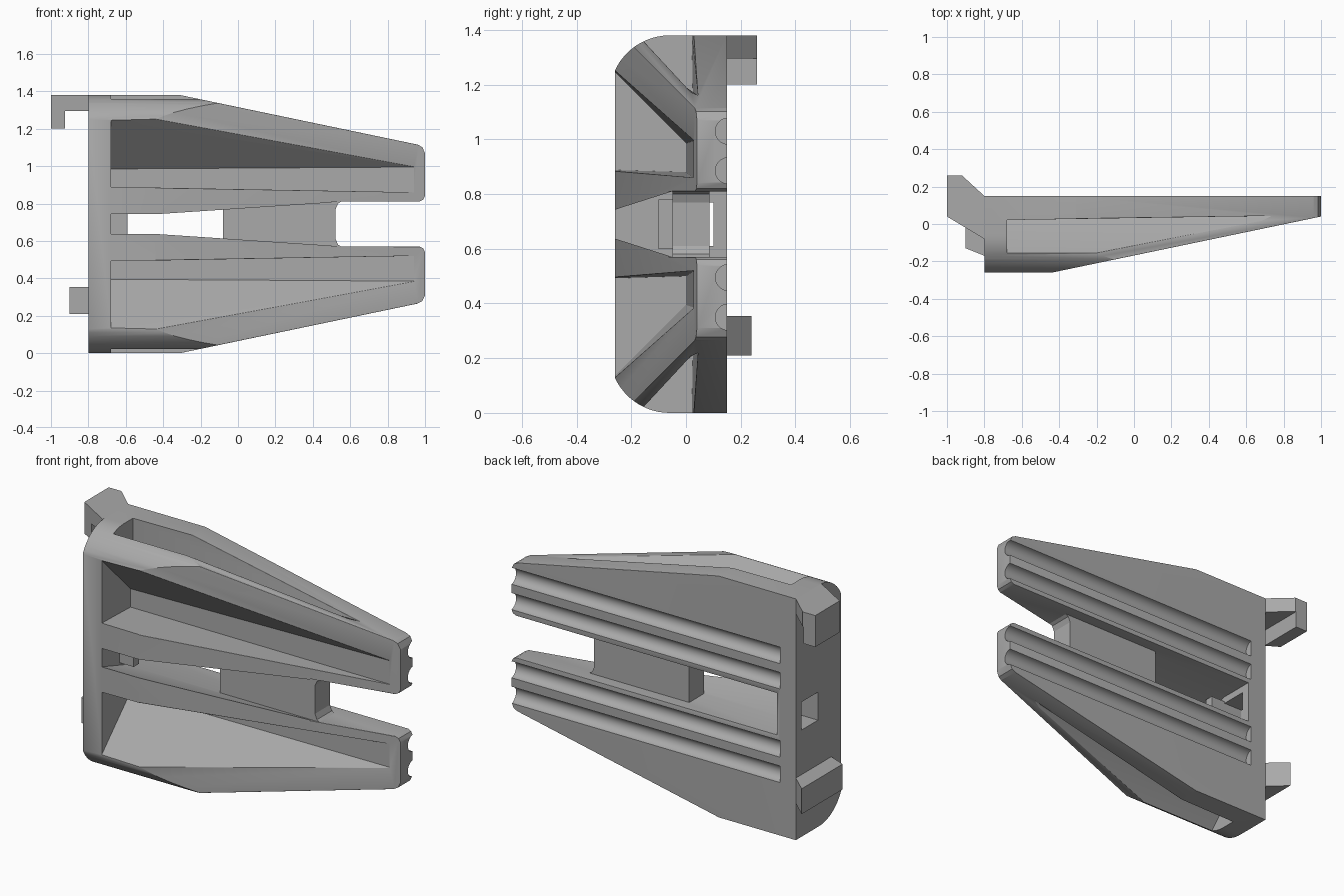
import bpy, bmesh, math
from mathutils import Vector

old = bpy.data.objects.get("Cube")
if old:
    bpy.data.objects.remove(old)

MID = 0.69  # height of the symmetry plane

grey = bpy.data.materials.new("mid_grey")
grey.use_nodes = True
grey.diffuse_color = (0.4, 0.4, 0.4, 1)
grey.node_tree.nodes["Principled BSDF"].inputs["Base Color"].default_value = (0.4, 0.4, 0.4, 1)


def prism(name, pts, axis, lo, hi, end_pts=None):
    """Extrude a 2D outline along an axis, optionally tapering to end_pts."""
    def place(p, t):
        return {"x": (t, p[0], p[1]), "y": (p[0], t, p[1]), "z": (p[0], p[1], t)}[axis]
    bm = bmesh.new()
    a = [bm.verts.new(place(p, lo)) for p in pts]
    b = [bm.verts.new(place(p, hi)) for p in (end_pts or pts)]
    bm.faces.new(a)
    bm.faces.new(b[::-1])
    for i in range(len(a)):
        j = (i + 1) % len(a)
        bm.faces.new((a[j], a[i], b[i], b[j]))
    bmesh.ops.recalc_face_normals(bm, faces=bm.faces)
    mesh = bpy.data.meshes.new(name)
    bm.to_mesh(mesh)
    bm.free()
    mesh.materials.append(grey)
    obj = bpy.data.objects.new(name, mesh)
    bpy.context.collection.objects.link(obj)
    return obj


def flip(pts):
    return [(p, 2 * MID - z) for p, z in pts]


def carve(obj, cutter, operation="DIFFERENCE"):
    mod = obj.modifiers.new("carve", "BOOLEAN")
    mod.operation, mod.object, mod.solver = operation, cutter, "EXACT"
    graph = bpy.context.evaluated_depsgraph_get()
    obj.data = bpy.data.meshes.new_from_object(obj.evaluated_get(graph))
    obj.modifiers.clear()
    bpy.data.objects.remove(cutter)


# Body: front outline, wedge profile and rounded section intersected
lower = [(-0.8, 0), (-0.31, 0), (0.96, 0.265), (0.985, 0.278), (1, 0.31),
         (1, 0.54), (0.99, 0.56), (0.97, 0.57), (0.5, 0.57)]
body = prism("wedge_body", lower + flip(lower)[::-1], "y", -0.4, 0.15)
wedge = [(-0.8, -0.26), (-0.44, -0.26), (1, 0.04), (1, 0.15), (-0.8, 0.15)]
carve(body, prism("wedge_cut", [(x * 1.0, y) for x, y in wedge], "z", -0.1, 1.5), "INTERSECT")
arc = [(-0.06 + 0.22 * math.cos(math.radians(a)), 1.16 + 0.22 * math.sin(math.radians(a)))
       for a in range(90, 157, 6)]
section = [(0.2, 1.38)] + arc
carve(body, prism("section_cut", section + flip(section)[::-1], "x", -1, 1.2), "INTERSECT")

# Central slot, narrow at the front and wide at the back
slot = [(-0.3, MID + 0.04), (-0.05, MID + 0.12), (0.3, MID + 0.12)]
carve(body, prism("slot_cut", slot + flip(slot)[::-1], "x", -0.68, 0.7))

# Front pockets and side pockets
front = [(-0.34, 0.89), (0, 0.88), (0, 0.985), (-0.34, 1.325)]
front_tip = [(-0.31, 0.87), (0.03, 0.86), (0.03, 0.995), (-0.31, 1.335)]
side = [(0.02, 1.45), (0.025, 1.17), (0.0, 1.19), (-0.24, 1.45)]
side_tip = [(0.045, 1.45), (0.045, 1.16), (0.02, 1.17), (-0.22, 1.45)]
for turn in (list, flip):
    carve(body, prism("front_pocket_cut", turn(front), "x", -0.68, 0.94, turn(front_tip)))
    carve(body, prism("side_pocket_cut", turn(side), "x", -0.68, 0.85, turn(side_tip)))

# Soften the long convex edges of the ribs and tips
bm = bmesh.new()
bm.from_mesh(body.data)
bmesh.ops.remove_doubles(bm, verts=bm.verts, dist=0.0005)
bmesh.ops.dissolve_limit(bm, angle_limit=0.01, verts=bm.verts, edges=bm.edges)


def is_soft(e):
    mid = (e.verts[0].co + e.verts[1].co) / 2
    return (e.is_manifold and e.is_convex and e.calc_face_angle(0) > 0.6
            and e.calc_length() > 0.2 and mid.x > 0.1)


bmesh.ops.bevel(bm, geom=[e for e in bm.edges if is_soft(e)], offset=0.014, segments=3,
                profile=0.5, affect="EDGES", clamp_overlap=True)
bm.to_mesh(body.data)
bm.free()

# Round grip grooves along the back of both arms
for z in (0.35, 0.495):
    ring = [(0.155 + 0.048 * math.cos(i * math.tau / 20), z + 0.048 * math.sin(i * math.tau / 20))
            for i in range(20)]
    for turn in (list, flip):
        carve(body, prism("groove_cut", turn(ring), "x", -0.7, 1.1))

# Window through the end wall
window = [(-0.05, 0.61), (0.1, 0.61), (0.1, 0.77), (-0.05, 0.77)]
carve(body, prism("window_cut", window, "x", -0.9, -0.6))

# Web bridging the two arms, flared at its outer end
half = [(-0.08, 0.565), (0.56, 0.565), (0.535, 0.58), (0.522, 0.61)]
prism("cross_web", half + flip(half)[::-1], "y", -0.05, 0.085)

# Small ledge inside the slot
prism("slot_ledge", [(-0.7, 0.6), (-0.59, 0.6), (-0.59, 0.78), (-0.7, 0.78)], "y", -0.1, -0.05)

# End clips
upper_clip = [(-0.8, 0.15), (-0.92, 0.26), (-1, 0.26), (-1, 0.04), (-0.8, -0.08)]
prism("upper_clip", upper_clip, "z", 1.295, 1.38)
prism("upper_clip_hook", [(-0.925, 0.26), (-1, 0.26), (-1, 0.04), (-0.925, -0.005)], "z", 1.2, 1.295)
prism("lower_clip", [(-0.8, 0.15), (-0.9, 0.24), (-0.9, -0.13), (-0.8, -0.17)], "z", 0.21, 0.355)

# Smooth the rounded parts, keep hard edges
bpy.ops.object.select_all(action="DESELECT")
body.select_set(True)
bpy.context.view_layer.objects.active = body
bpy.ops.object.shade_smooth_by_angle(angle=math.radians(30))
